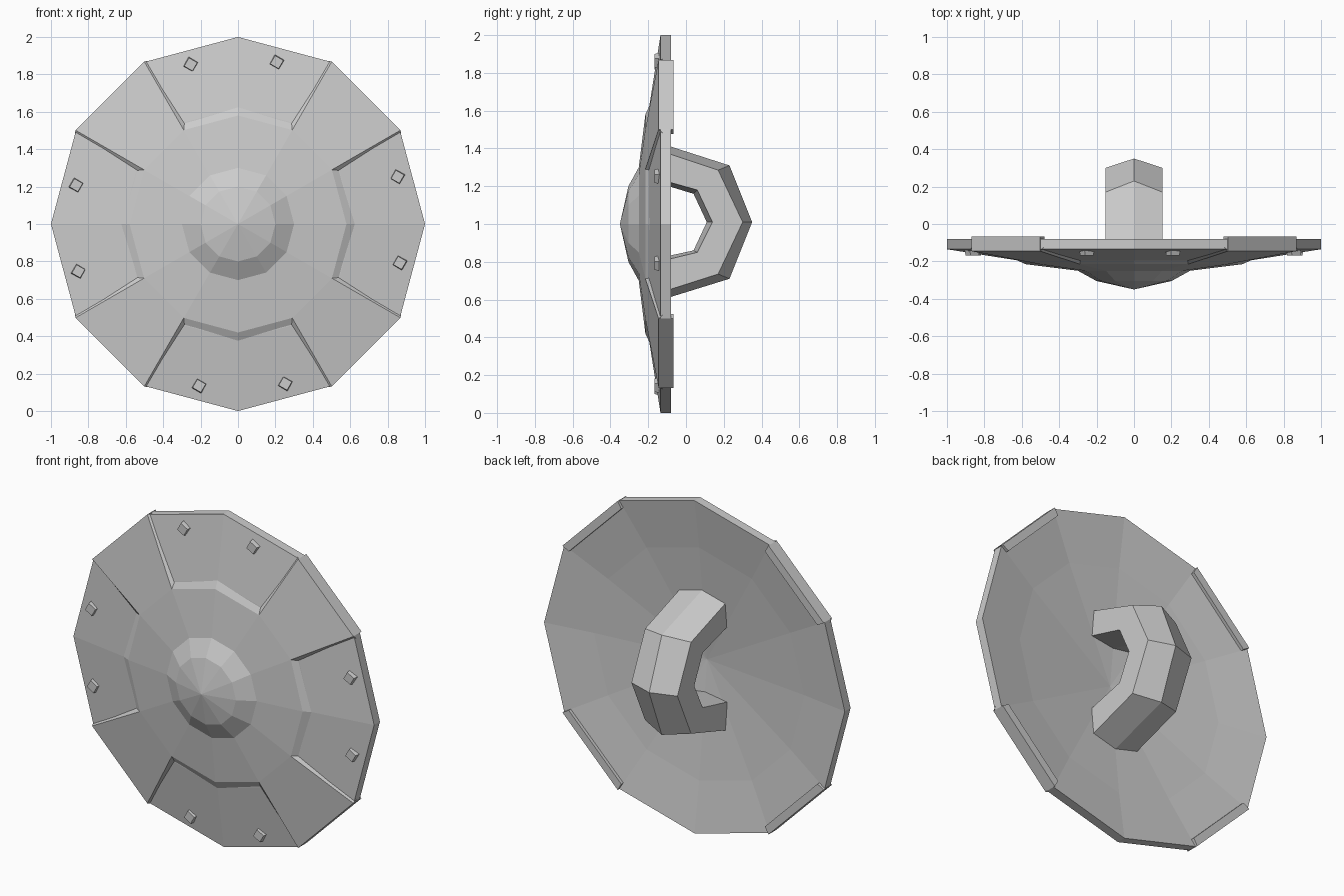
import bpy, bmesh
from math import radians, cos, sin

if "Cube" in bpy.data.objects:
    bpy.data.objects.remove(bpy.data.objects["Cube"])

CENTRE_Z = 1.0


def pt(r, deg, y):
    a = radians(deg)
    return (r * cos(a), y, CENTRE_Z + r * sin(a))


def finish(bm, name):
    bmesh.ops.remove_doubles(bm, verts=bm.verts, dist=1e-5)
    bmesh.ops.recalc_face_normals(bm, faces=bm.faces)
    me = bpy.data.meshes.new(name)
    bm.to_mesh(me)
    bm.free()
    ob = bpy.data.objects.new(name, me)
    bpy.context.collection.objects.link(ob)
    return ob


def face(bm, points):
    bm.faces.new([bm.verts.new(p) for p in points])


def ring_faces(bm, profile, start, end):
    # facets between successive (radius, y) points over one angular slice
    for (r0, y0), (r1, y1) in zip(profile, profile[1:]):
        pts = [pt(r0, start, y0), pt(r1, start, y1), pt(r1, end, y1)]
        if r0 > 0 and r1 > 0:
            pts.append(pt(r0, end, y0))
        elif r1 == 0:
            pts = [pt(r0, start, y0), pt(0, start, y1), pt(r0, end, y0)]
        face(bm, pts)


# Dished twelve-sided shell
bm = bmesh.new()
shell = [(0, -0.235), (0.62, -0.195), (1, -0.135), (1, -0.08), (0.7, -0.125), (0, -0.20)]
for k in range(12):
    ring_faces(bm, shell, 30 * k, 30 * k + 30)
finish(bm, "shield_shell")

# Raised cross plate with central boss, four diagonal arms and sloped sides
bm = bmesh.new()
boss = [(0, -0.35), (0.2, -0.305), (0.3, -0.25), (0.58, -0.215)]
for k in range(12):
    ring_faces(bm, boss, 30 * k, 30 * k + 30)
for q in range(4):
    a = 90 * q
    ring_faces(bm, [(0.58, -0.215), (1.003, -0.145)], a + 30, a + 60)
    # inner step of the recessed panel, then the two arm sides
    mid_top, mid_low = pt(0.58, a, -0.215), pt(0.625, a, -0.194)
    for s in (1, -1):
        top, low = pt(0.58, a + 30 * s, -0.215), pt(0.618, a + 27.5 * s, -0.19)
        rim_top, rim_low = pt(1.003, a + 30 * s, -0.145), pt(0.998, a + 29 * s, -0.125)
        face(bm, [mid_top, top, low, mid_low])
        face(bm, [top, rim_top, rim_low, low])
finish(bm, "cross_plate")

# Rim clips at the ends of the four arms
bm = bmesh.new()
clip = [(0.955, -0.145), (1.003, -0.145), (1.003, -0.067), (0.955, -0.067), (0.955, -0.145)]
for q in range(4):
    a0, a1 = 90 * q + 30, 90 * q + 60
    ring_faces(bm, clip, a0, a1)
    for a in (a0, a1):
        face(bm, [pt(r, a, y) for r, y in clip[:4]])
finish(bm, "rim_clips")

# Square rivets, two on each recessed panel
bm = bmesh.new()
for q in range(4):
    for deg in (-13.5, 16.5):
        cx, _, cz = pt(0.89, deg + 90 * q, 0)
        loops = []
        for rad, y in ((0.042, -0.14), (0.036, -0.168)):
            loops.append([(cx + rad * cos(radians(15 + 90 * i)), y + 0.0,
                           cz + rad * sin(radians(15 + 90 * i))) for i in range(4)])
        for i in range(4):
            j = (i + 1) % 4
            face(bm, [loops[0][i], loops[0][j], loops[1][j], loops[1][i]])
        face(bm, loops[1])
        face(bm, loops[0])
finish(bm, "rivets")

# Arched grip on the back: ridged cross-section swept along the side profile
outer_ridge = [(-0.19, 1.445), (0.23, 1.31), (0.35, 1.01), (0.23, 0.71), (-0.19, 0.58)]
outer_side = [(-0.19, 1.405), (0.17, 1.285), (0.30, 1.01), (0.17, 0.735), (-0.19, 0.62)]
inner_side = [(-0.19, 1.25), (0.06, 1.18), (0.14, 1.01), (0.06, 0.85), (-0.19, 0.79)]
inner_ridge = [(-0.19, 1.23), (0.04, 1.16), (0.11, 1.01), (0.04, 0.86), (-0.19, 0.81)]
bm = bmesh.new()
section = [(0, outer_ridge), (0.153, outer_side), (0.153, inner_side),
           (0, inner_ridge), (-0.153, inner_side), (-0.153, outer_side)]
rails = [[(x, y, z) for y, z in path] for x, path in section]
for i in range(6):
    a, b = rails[i], rails[(i + 1) % 6]
    for k in range(4):
        face(bm, [a[k], a[k + 1], b[k + 1], b[k]])
for k in (0, 4):
    face(bm, [rail[k] for rail in rails])
finish(bm, "grip")
